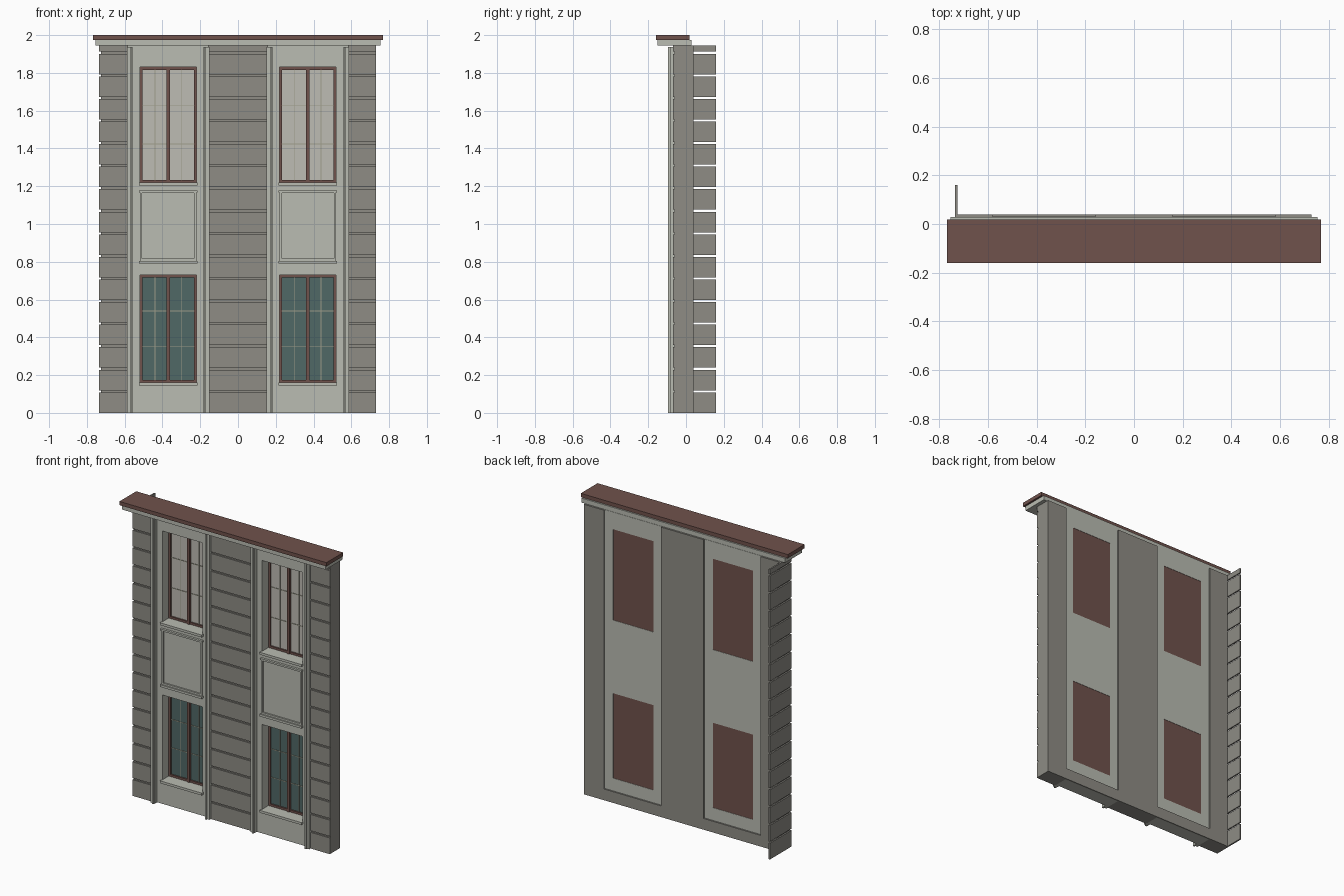
import bpy, bmesh

if "Cube" in bpy.data.objects:
    bpy.data.objects.remove(bpy.data.objects["Cube"], do_unlink=True)


def material(name, r, g, b):
    def lin(c):
        c /= 255
        return ((c + 0.055) / 1.055) ** 2.4 if c > 0.04 else c / 12.92
    m = bpy.data.materials.new(name)
    m.use_nodes = True
    col = (lin(r), lin(g), lin(b), 1)
    m.diffuse_color = col
    m.node_tree.nodes["Principled BSDF"].inputs["Base Color"].default_value = col
    return m


STONE = material("dark stone", 142, 140, 133)
CREAM = material("pale plaster", 186, 188, 178)
BROWN = material("brown wood", 112, 82, 76)
TEAL = material("teal glass", 80, 104, 102)
BLIND = material("pale blind", 190, 188, 180)
BAR = material("beige glazing bar", 160, 158, 140)


def finish(name, bm, mat):
    me = bpy.data.meshes.new(name)
    bmesh.ops.recalc_face_normals(bm, faces=bm.faces)
    bm.to_mesh(me)
    bm.free()
    me.materials.append(mat)
    ob = bpy.data.objects.new(name, me)
    bpy.context.collection.objects.link(ob)
    return ob


def boxes(name, mat, items):
    """One object from several boxes, each given as x, y and z ranges."""
    bm = bmesh.new()
    for xr, yr, zr in items:
        vs = bmesh.ops.create_cube(bm, size=1)["verts"]
        for v in vs:
            for i, (a, b) in enumerate((xr, yr, zr)):
                v.co[i] = (a + b) / 2 + v.co[i] * (b - a)
    return finish(name, bm, mat)


def pierced_wall(name, mat, xs, zs, holes, y0, y1):
    """Slab on a grid of cells, leaving out the cells listed as holes."""
    bm = bmesh.new()
    grid = [[bm.verts.new((x, y0, z)) for z in zs] for x in xs]
    for i in range(len(xs) - 1):
        for j in range(len(zs) - 1):
            if (i, j) not in holes:
                bm.faces.new((grid[i][j], grid[i + 1][j],
                              grid[i + 1][j + 1], grid[i][j + 1]))
    ext = bmesh.ops.extrude_face_region(bm, geom=bm.faces[:])
    for v in ext["geom"]:
        if isinstance(v, bmesh.types.BMVert):
            v.co.y = y1
    # the extrusion keeps the starting faces, so the slab is closed
    return finish(name, bm, mat)


def ring(x0, x1, z0, z1, y, w):
    """Four boxes forming a rectangular frame of width w."""
    return [((x0, x0 + w), y, (z0, z1)), ((x1 - w, x1), y, (z0, z1)),
            ((x0 + w, x1 - w), y, (z0, z0 + w)), ((x0 + w, x1 - w), y, (z1 - w, z1))]


TOP = 1.945
HALF = 0.212          # half width of a bay
FRONT = -0.06         # plane of the wall behind the stone facing
BACK = 0.04
COURSE, GAP = 0.1195, 0.011

# Stone piers, with courses of facing blocks in front
piers = {"left_pier": (0.37 + HALF, 0.73), "middle_pier": (HALF - 0.37, 0.37 - HALF),
         "right_pier": (-0.725, -0.37 - HALF)}
courses = []
z = 0.0
while z < TOP - 0.01:
    courses.append((z, min(z + COURSE - GAP, TOP)))
    z += COURSE
for name, xr in piers.items():
    boxes(name, STONE, [(xr, (FRONT, BACK), (0, TOP))])
    face = (-0.735, xr[1]) if name == "right_pier" else xr
    boxes(name + "_facing", STONE, [(face, (-0.07, FRONT), c) for c in courses])

# Thin return wall of blocks running back from the right end
boxes("return_wall_blocks", STONE, [((-0.735, -0.725), (FRONT, 0.16), c) for c in courses])

# Windows: bottom, top, pane material
windows = {"lower": (0.16, 0.73, TEAL), "upper": (1.22, 1.83, BLIND)}

for side, cx in (("left", 0.37), ("right", -0.37)):
    # Plaster bay with two window openings
    x0, x1 = cx - 0.15, cx + 0.15
    pierced_wall(side + "_bay_wall", CREAM, (cx - HALF, x0, x1, cx + HALF),
                 (0, 0.16, 0.73, 1.22, 1.83, TOP), {(1, 1), (1, 3)}, FRONT, 0.03)
    boxes(side + "_bay_back_plinth", STONE,
          [((cx - HALF, cx + HALF), (0.03, BACK), (0, 0.075))])

    # Edge mouldings with a raised bead
    strips = []
    for s in (-1, 1):
        for a, b, y in ((0.188, HALF + 0.006, -0.085), (0.19, 0.201, -0.095)):
            strips.append((sorted((cx + s * a, cx + s * b)), (y, FRONT), (0, 1.936)))
    boxes(side + "_bay_mouldings", CREAM, strips)

    # Framed panel between the windows, with a ledge below
    boxes(side + "_spandrel_frame", CREAM, ring(x0, x1, 0.805, 1.175, (-0.07, FRONT), 0.012)
          + [((x0 - 0.005, x1 + 0.005), (-0.078, FRONT), (0.79, 0.805))]
          + [((x0 - 0.005, x1 + 0.005), (-0.075, FRONT), (1.168, 1.178))])

    for level, (z0, z1, pane) in windows.items():
        n = f"{side}_{level}_window"
        boxes(n + "_sill", CREAM, [((x0 - 0.005, x1 + 0.005), (-0.078, FRONT), (z0 - 0.016, z0))])
        boxes(n + "_frame", BROWN, ring(x0, x1, z0, z1, (0.008, 0.022), 0.014)
              + [((cx - 0.009, cx + 0.009), (0.002, 0.022), (z0, z1))])
        boxes(n + "_backing", BROWN, [((x0, x1), (0.022, 0.028), (z0, z1))])
        boxes(n + "_pane", pane, [((x0 + 0.014, x1 - 0.014), (0.018, 0.022), (z0 + 0.014, z1 - 0.014))])
        bars = [((cx + s * 0.07 - 0.002, cx + s * 0.07 + 0.002), (0.014, 0.018),
                 (z0 + 0.014, z1 - 0.014)) for s in (-1, 1)]
        bars += [((x0 + 0.014, x1 - 0.014), (0.015, 0.018),
                  (z0 + t * (z1 - z0) - 0.002, z0 + t * (z1 - z0) + 0.002)) for t in (1 / 3, 2 / 3)]
        boxes(n + "_glazing_bars", BAR, bars)

# Cornice and roof slab
boxes("cornice", CREAM, [((-0.755, 0.755), (-0.15, 0.028), (TOP, 1.975))])
boxes("roof_slab", BROWN, [((-0.768, 0.768), (-0.16, 0.018), (1.975, 2.0))])
